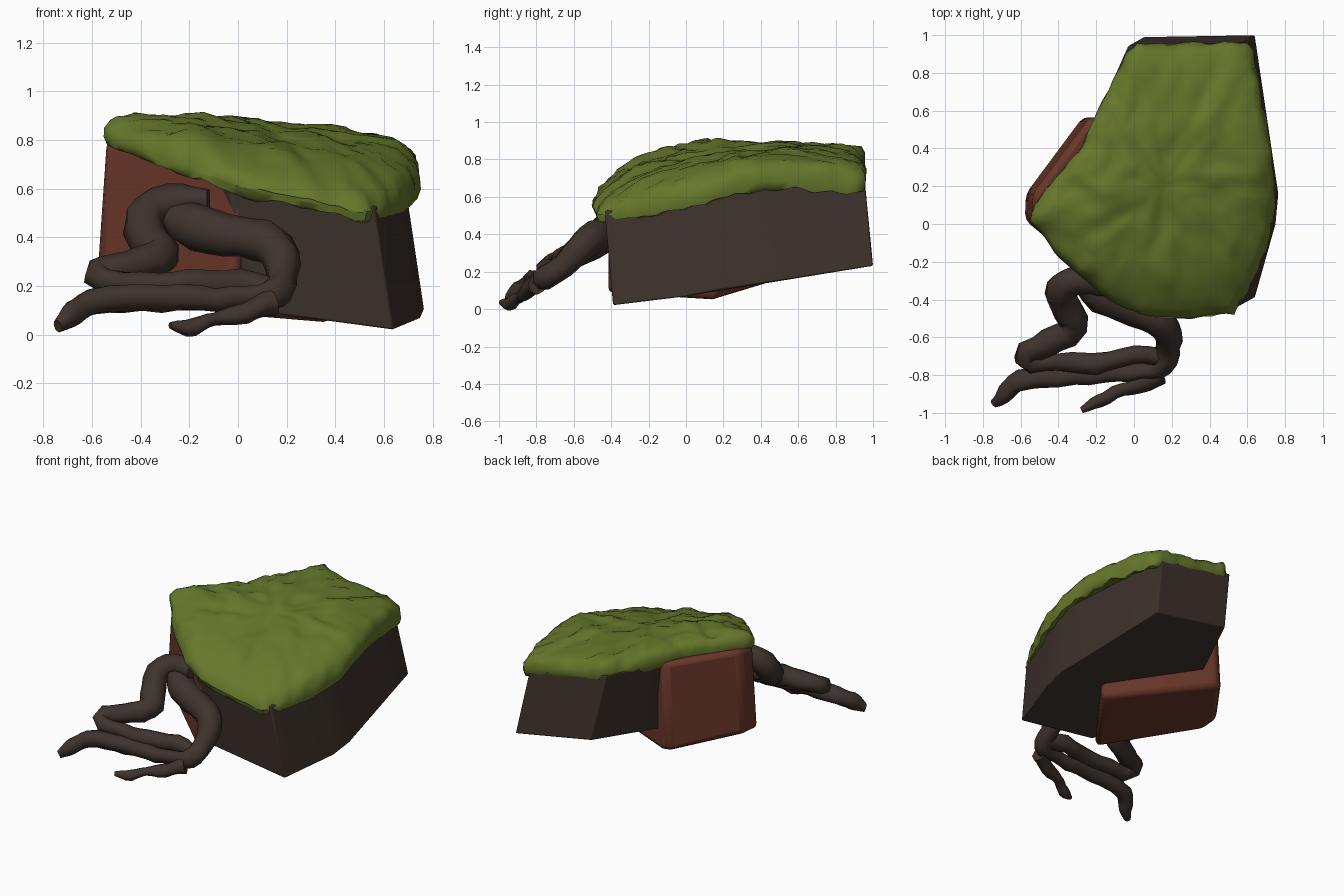
import bpy, bmesh, math
from mathutils import Vector, noise

cube = bpy.data.objects.get("Cube")
if cube:
    bpy.data.objects.remove(cube, do_unlink=True)


def material(name, rgb):
    m = bpy.data.materials.new(name)
    m.use_nodes = True
    m.diffuse_color = (*rgb, 1)
    bsdf = m.node_tree.nodes["Principled BSDF"]
    bsdf.inputs["Base Color"].default_value = (*rgb, 1)
    bsdf.inputs["Roughness"].default_value = 0.9
    return m


GRASS = material("moss green", (0.133, 0.185, 0.024))
ROCK = material("dark brown rock", (0.046, 0.031, 0.024))
CLAY = material("red brown rock", (0.145, 0.038, 0.023))
ROOT = material("root brown", (0.05, 0.034, 0.027))


def ground(x, y):
    """Tilted base of the turf, swelling along the left flank."""
    swell = 0.11 * math.exp(-((x - 0.75) / 0.35) ** 2 - ((y - 0.35) / 0.45) ** 2)
    return 0.735 - 0.21 * x + 0.11 * y + swell


def finish(obj, mat, angle):
    obj.data.materials.append(mat)
    bpy.ops.object.select_all(action="DESELECT")
    obj.select_set(True)
    bpy.context.view_layer.objects.active = obj
    bpy.ops.object.shade_smooth_by_angle(angle=math.radians(angle))


def mesh_object(name, bm):
    bmesh.ops.recalc_face_normals(bm, faces=bm.faces)
    me = bpy.data.meshes.new(name)
    bm.to_mesh(me)
    bm.free()
    obj = bpy.data.objects.new(name, me)
    bpy.context.collection.objects.link(obj)
    return obj


def loft(name, rings):
    """Skin closed rings of equal length and cap both ends."""
    bm = bmesh.new()
    loops = [[bm.verts.new(p) for p in ring] for ring in rings]
    n = len(loops[0])
    for a, b in zip(loops, loops[1:]):
        for i in range(n):
            j = (i + 1) % n
            bm.faces.new((a[i], a[j], b[j], b[i]))
    bm.faces.new(loops[0])
    bm.faces.new(loops[-1])
    return mesh_object(name, bm)


def boulder(name, foot, lean, mat, bevel):
    """Slanted block from its footprint up to just under the turf."""
    top = []
    for x, y, z in foot:
        x, y = x + lean[0], y + lean[1]
        top.append((x, y, ground(x, y) - 0.05))
    obj = loft(name, [foot, top])
    mod = obj.modifiers.new("worn edges", "BEVEL")
    mod.width, mod.segments = bevel, 2
    finish(obj, mat, 35)


# Main rock
boulder("main_rock", [(0.64, -0.39, 0.02), (0.75, 0.0, 0.065), (0.765, 0.16, 0.1), (0.64, 1.0, 0.23),
                      (0.05, 0.99, 0.335), (-0.2, 0.43, 0.29), (-0.3, 0.1, 0.26),
                      (0.04, -0.38, 0.1)],
        (-0.08, -0.045), ROCK, 0.008)

# Red side rock
boulder("side_rock", [(0.4, 0.15, 0.045), (-0.2, 0.56, 0.165), (-0.27, 0.57, 0.18),
                      (-0.575, 0.16, 0.23), (-0.58, 0.02, 0.22), (-0.03, -0.43, 0.08)],
        (0.04, 0.0), CLAY, 0.035)

# Turf cap: rounded lip and a low dome
edge = [(0.53, -0.48), (0.61, -0.35), (0.7, -0.13), (0.755, 0.1), (0.73, 0.35), (0.67, 0.7),
        (0.64, 0.92), (0.6, 0.96), (0.3, 0.95), (0.02, 0.95), (-0.04, 0.9), (-0.13, 0.72),
        (-0.2, 0.58), (-0.27, 0.41), (-0.42, 0.24), (-0.53, 0.1), (-0.55, 0.02), (-0.47, -0.08),
        (-0.34, -0.24), (-0.13, -0.41), (0.03, -0.48), (0.15, -0.5), (0.3, -0.5)]
pts = [Vector(p) for p in edge]
sides = list(zip(pts, pts[1:] + pts[:1]))
length = sum((b - a).length for a, b in sides)
outline = []
for a, b in sides:
    steps = max(1, round((b - a).length / length * 110))
    outline += [a.lerp(b, i / steps) for i in range(steps)]
middle = Vector((0.15, 0.2))
profile = [(0.85, -0.06), (0.95, -0.105), (0.985, -0.1), (1.0, -0.065), (0.995, -0.015),
           (0.97, 0.02), (0.92, 0.045), (0.84, 0.064), (0.76, 0.077), (0.68, 0.088), (0.6, 0.095),
           (0.52, 0.102), (0.44, 0.107), (0.36, 0.11), (0.28, 0.112), (0.2, 0.114),
           (0.12, 0.115), (0.04, 0.115)]
rings = []
for s, h in profile:
    ring = []
    for p in outline:
        # inner rings become rounder
        arm = p - middle
        arm = arm.lerp(arm.normalized() * 0.65, max(0, 0.9 - s))
        q = middle + arm * s
        seed = Vector((q.x, q.y, h))
        bump = noise.noise(seed * 6) * 0.02 + noise.noise(seed * 13) * 0.02
        q += arm * s * bump
        # thinner lip on the right, lower brow at the front
        lift = h * (1 + 0.6 * min(0, q.x)) if h < 0 else h
        if h > -0.03:
            lift -= 0.25 * max(0, -0.24 - q.y)
        ring.append((q.x, q.y, ground(q.x, q.y) + lift + bump))
    rings.append(ring)
finish(loft("turf_cap", rings), GRASS, 60)


def root(name, path):
    """Gnarled tube through (x, y, z, radius) points."""
    cu = bpy.data.curves.new(name, "CURVE")
    cu.dimensions = "3D"
    cu.bevel_depth, cu.bevel_resolution = 1.0, 2
    cu.resolution_u, cu.use_fill_caps = 3, True
    sp = cu.splines.new("BEZIER")
    sp.bezier_points.add(len(path) - 1)
    for bp, (x, y, z, r) in zip(sp.bezier_points, path):
        bp.co, bp.radius = (x, y, z), r
        bp.handle_left_type = bp.handle_right_type = "AUTO"
    obj = bpy.data.objects.new(name, cu)
    bpy.context.collection.objects.link(obj)
    bpy.ops.object.select_all(action="DESELECT")
    obj.select_set(True)
    bpy.context.view_layer.objects.active = obj
    bpy.ops.object.convert(target="MESH")
    obj = bpy.context.view_layer.objects.active
    for v in obj.data.vertices:
        v.co += noise.noise_vector(v.co * 10) * 0.016
    finish(obj, ROOT, 75)


# Roots
root("upper_root", [(-0.12, -0.34, 0.55, 0.045), (-0.28, -0.3, 0.55, 0.075), (-0.39, -0.34, 0.48, 0.085),
                    (-0.35, -0.45, 0.37, 0.085), (-0.32, -0.54, 0.32, 0.08), (-0.46, -0.63, 0.28, 0.07),
                    (-0.58, -0.71, 0.24, 0.055), (-0.4, -0.73, 0.21, 0.05), (-0.2, -0.74, 0.21, 0.055),
                    (0.0, -0.69, 0.21, 0.055), (0.17, -0.71, 0.18, 0.05)])
root("arching_root", [(-0.3, -0.28, 0.5, 0.06), (-0.17, -0.38, 0.44, 0.1), (0.02, -0.46, 0.4, 0.09),
                      (0.15, -0.53, 0.36, 0.085), (0.18, -0.65, 0.23, 0.065), (0.15, -0.75, 0.17, 0.06),
                      (0.04, -0.78, 0.15, 0.05), (-0.15, -0.79, 0.15, 0.055),
                      (-0.4, -0.81, 0.15, 0.06), (-0.6, -0.83, 0.13, 0.06), (-0.68, -0.89, 0.09, 0.05),
                      (-0.75, -0.96, 0.04, 0.025)])
root("small_root", [(0.14, -0.8, 0.13, 0.05), (0.03, -0.86, 0.09, 0.04), (-0.1, -0.89, 0.065, 0.03),
                    (-0.18, -0.94, 0.035, 0.035), (-0.28, -0.98, 0.04, 0.015)])
